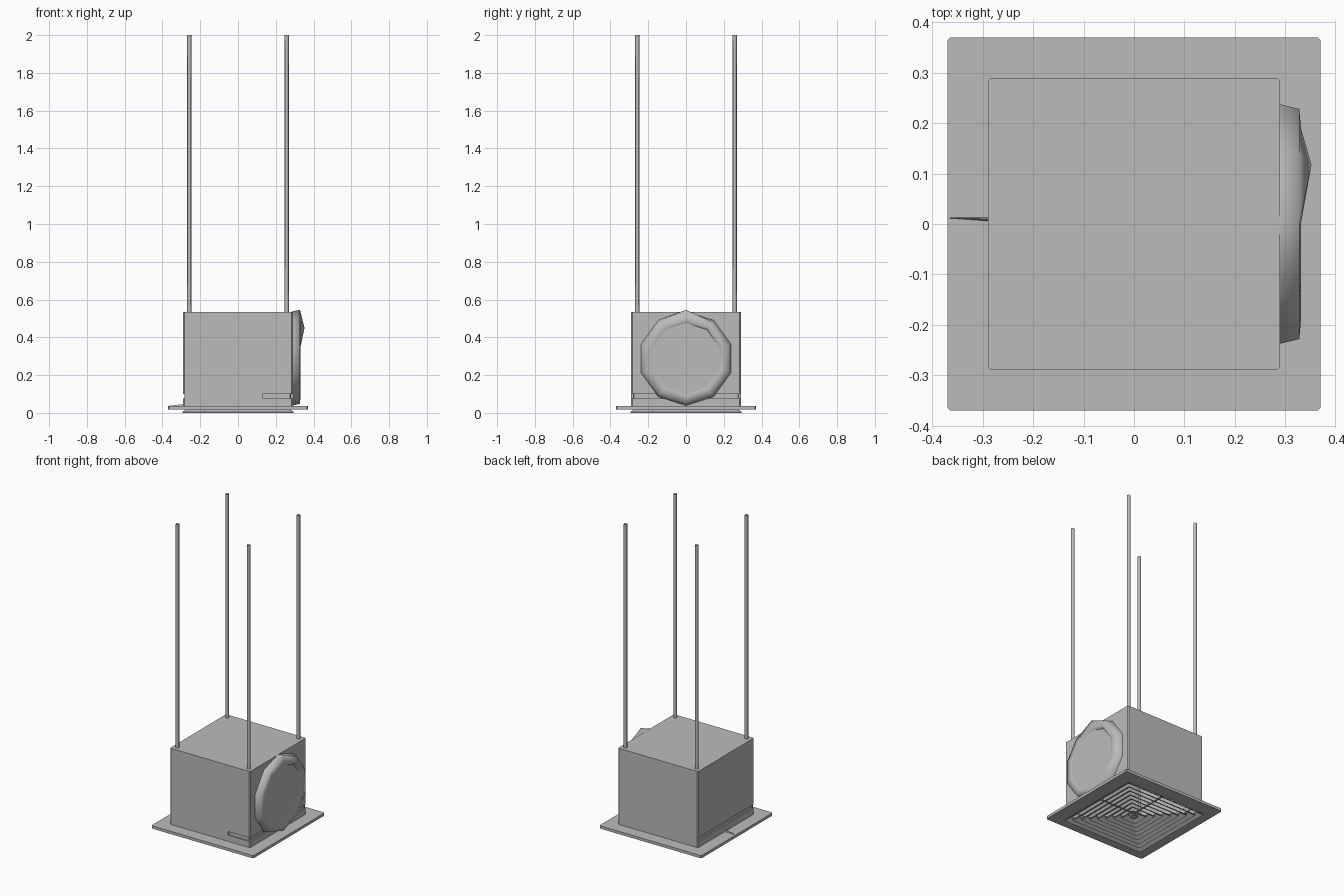
import bpy
import bmesh
from math import sin, cos, pi

if "Cube" in bpy.data.objects:
    bpy.data.objects.remove(bpy.data.objects["Cube"], do_unlink=True)

GREY = (0.5, 0.5, 0.5, 1)
metal = bpy.data.materials.new("grey_metal")
metal.use_nodes = True
metal.diffuse_color = GREY
metal.node_tree.nodes["Principled BSDF"].inputs["Base Color"].default_value = GREY


def finish(name, bm):
    bmesh.ops.recalc_face_normals(bm, faces=bm.faces)
    mesh = bpy.data.meshes.new(name)
    bm.to_mesh(mesh)
    bm.free()
    mesh.materials.append(metal)
    obj = bpy.data.objects.new(name, mesh)
    bpy.context.collection.objects.link(obj)
    return obj


def loft(name, rings, closed=False, cap_start=False, cap_end=False, smooth=False):
    """Skin a list of point rings; closed joins the last ring to the first."""
    bm = bmesh.new()
    loops = [[bm.verts.new(p) for p in ring] for ring in rings]
    pairs = list(zip(loops, loops[1:]))
    if closed:
        pairs.append((loops[-1], loops[0]))
    for a, b in pairs:
        for i in range(len(a)):
            j = (i + 1) % len(a)
            bm.faces.new((a[i], a[j], b[j], b[i])).smooth = smooth
    for wanted, loop in ((cap_start, loops[0]), (cap_end, loops[-1])):
        if wanted:
            for edge in bm.faces.new(loop).edges:
                edge.smooth = False
    return finish(name, bm)


def square(half, z, r=0.006):
    """Square outline with clipped corners."""
    pts = []
    for sx, sy in ((1, 1), (-1, 1), (-1, -1), (1, -1)):
        pair = [(sx * half, sy * (half - r), z), (sx * (half - r), sy * half, z)]
        pts += pair if sx * sy > 0 else pair[::-1]
    return pts


def frame(name, profile, **options):
    return loft(name, [square(h, z) for h, z in profile], **options)


def block(name, x0, x1, y0, y1, z0, z1):
    return loft(name, [[(x0, y0, z), (x1, y0, z), (x1, y1, z), (x0, y1, z)]
                       for z in (z0, z1)], cap_start=True, cap_end=True)


# Ceiling flange
frame("ceiling_flange", [(0.37, 0.018), (0.37, 0.036), (0.28, 0.036), (0.28, 0.018)], closed=True)

# Hollow plenum box with a narrow slot near its foot
frame("plenum_box", [(0.275, 0.52), (0.275, 0.1), (0.29, 0.1), (0.29, 0.535)],
      cap_start=True, cap_end=True)
frame("box_foot", [(0.275, 0.03), (0.29, 0.03), (0.29, 0.076), (0.275, 0.076)], closed=True)
frame("slot_core", [(0.27, 0.07), (0.281, 0.07), (0.281, 0.105), (0.27, 0.105)], closed=True)
block("slot_filler_front", -0.284, 0.13, -0.29, -0.279, 0.076, 0.1)
block("slot_filler_back", -0.284, 0.284, 0.279, 0.29, 0.076, 0.1)

# Nested square louvers
for i in range(8):
    h = 0.293 - 0.034 * i
    frame(f"louver_{i + 1}", [(h, 0), (h, 0.006), (h - 0.029, 0.026), (h - 0.029, 0.02)],
          closed=True)
frame("grille_centre", [(0.02, 0.004), (0.02, 0.012)], cap_start=True, cap_end=True)

# Thin crossbars carrying the louvers
block("grille_crossbar_x", -0.28, 0.28, -0.004, 0.004, 0.027, 0.034)
block("grille_crossbar_y", -0.004, 0.004, -0.28, 0.28, 0.027, 0.034)

# Ten-sided duct collar on the side, with one raised corner
SIDES = 10
collar = []
for radius, x in ((0.25, 0.288), (0.24, 0.328), (0.2, 0.331), (0.188, 0.328)):
    ring = []
    for k in range(SIDES):
        a = 2 * pi * k / SIDES
        r = 0.257 if k == 0 and radius == 0.24 else radius
        bump = 0.021 if k == 1 and radius == 0.2 else 0
        ring.append((x + bump, r * sin(a), 0.288 + r * cos(a)))
    collar.append(ring)
loft("duct_collar", collar, cap_end=True, smooth=True)

# Small tapered fin on the flange
loft("side_fin", [[(-0.288, 0.005, 0.034), (-0.288, 0.014, 0.034), (-0.288, 0.01, 0.046)],
                  [(-0.369, 0.011, 0.034), (-0.369, 0.013, 0.034), (-0.369, 0.012, 0.037)]],
     cap_start=True, cap_end=True)

# Four hollow hanger rods
for side, sx in (("right", -1), ("left", 1)):
    for end, sy in (("front", -1), ("back", 1)):
        rings = [[(sx * 0.258 + 0.011 * cos(pi * k / 4), sy * 0.258 + 0.011 * sin(pi * k / 4), z)
                  for k in range(8)] for z in (0.53, 2.0)]
        loft(f"hanger_rod_{end}_{side}", rings, smooth=True)
